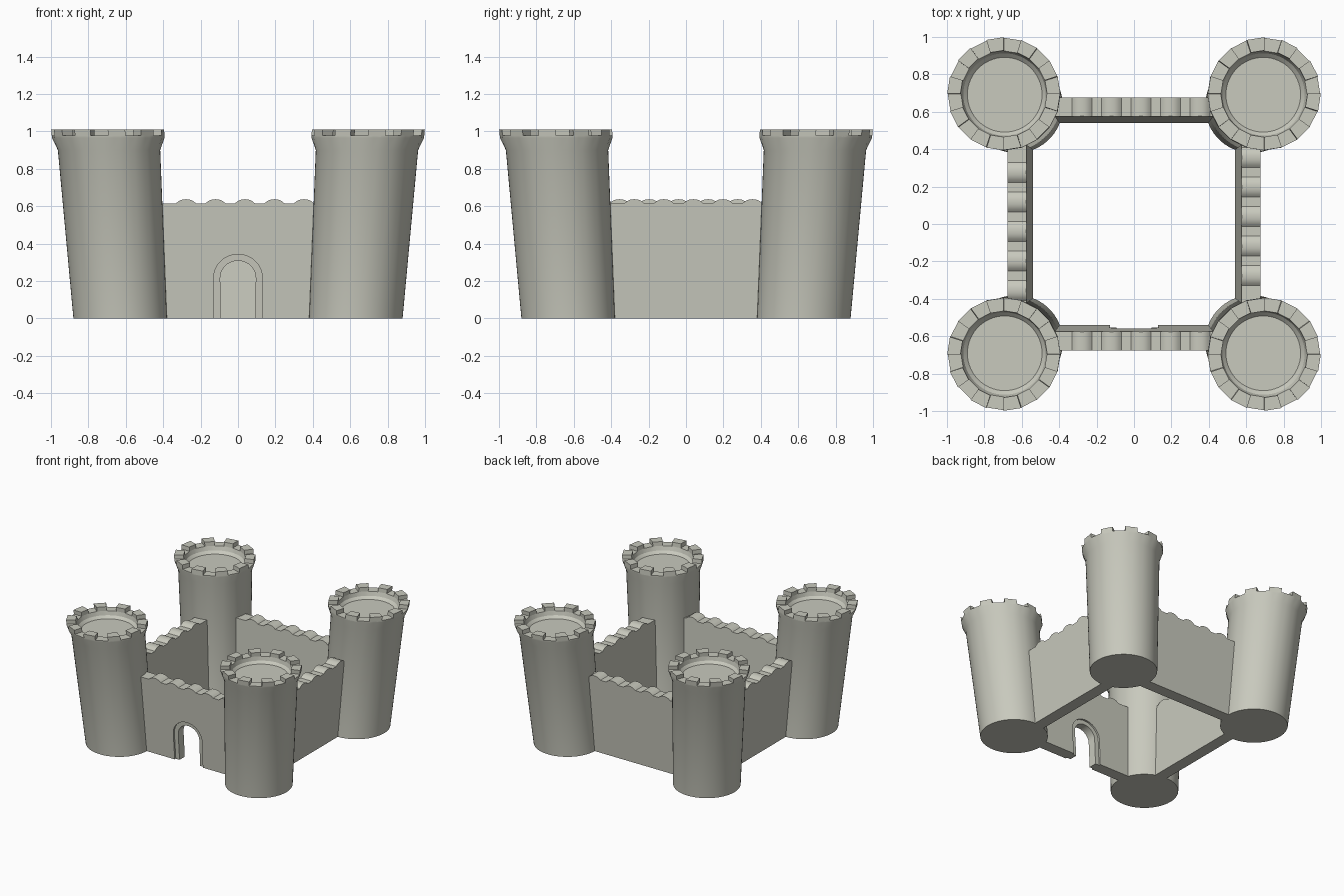
import bpy, bmesh, math

if "Cube" in bpy.data.objects:
    bpy.data.objects.remove(bpy.data.objects["Cube"])

K = 0.105            # whole castle widens slightly with height
C = 0.63             # tower centre at ground level
W0, W1 = 0.54, 0.635  # wall inner and outer offsets at ground level

stone = bpy.data.materials.new("pale_stone")
stone.diffuse_color = (0.58, 0.585, 0.51, 1)
stone.use_nodes = True
stone.node_tree.nodes["Principled BSDF"].inputs["Base Color"].default_value = stone.diffuse_color


def finish(bm, name, angle=30):
    """Flare the mesh with height, then turn it into a shaded object."""
    for v in bm.verts:
        s = 1 + K * v.co.z
        v.co.x *= s
        v.co.y *= s
    bmesh.ops.recalc_face_normals(bm, faces=bm.faces)
    me = bpy.data.meshes.new(name)
    bm.to_mesh(me)
    bm.free()
    me.materials.append(stone)
    ob = bpy.data.objects.new(name, me)
    bpy.context.collection.objects.link(ob)
    bpy.ops.object.select_all(action='DESELECT')
    ob.select_set(True)
    bpy.context.view_layer.objects.active = ob
    bpy.ops.object.shade_smooth_by_angle(angle=math.radians(angle))
    return ob


def facet(a):
    """Radius factor that turns a circle into a 20-sided outline."""
    step = math.pi / 10
    return math.cos(step / 2) / math.cos(a % step - step / 2)


def tower(name, cx, cy):
    bm = bmesh.new()
    n = 60
    # radius, height, faceted rim?
    profile = [(0.25, 0, 0), (0.25, 0.9, 0), (0.273, 0.965, 1), (0.273, 0.977, 1),
               (0.209, 0.977, 1), (0.2, 0.945, 0), (0.182, 0.925, 0)]
    rings = []
    for r, z, faceted in profile:
        ring = []
        for i in range(n):
            a = 2 * math.pi * i / n
            q = r * (facet(a + 1e-9) if faceted else 1)
            ring.append(bm.verts.new((cx + q * math.cos(a), cy + q * math.sin(a), z)))
        rings.append(ring)
    for lo, hi in zip(rings, rings[1:]):
        for i in range(n):
            j = (i + 1) % n
            bm.faces.new((lo[i], lo[j], hi[j], hi[i]))
    bm.faces.new(rings[0][::-1])
    bm.faces.new(rings[-1])
    # ten merlons standing on the rim
    for k in range(10):
        a0 = math.radians(36 * k + 18)
        a1 = a0 + math.pi / 10
        quads = []
        for z in (0.970, 1.01):
            quads.append([bm.verts.new((cx + r * math.cos(a), cy + r * math.sin(a), z))
                          for r, a in ((0.209, a0), (0.273, a0), (0.273, a1), (0.209, a1))])
        lo, hi = quads
        bm.faces.new(lo[::-1])
        bm.faces.new(hi)
        for i in range(4):
            j = (i + 1) % 4
            bm.faces.new((lo[i], lo[j], hi[j], hi[i]))
    finish(bm, name, 25)


def wall_outline(shift, arch):
    """Wall elevation: bumpy top edge and optional arched opening."""
    half, top, pitch, hw = 0.45, 0.615, 0.148, 0.05
    pts = [(-half, 0)]
    if arch:
        spring = 0.215
        pts.append((-arch, 0))
        for i in range(25):
            a = math.pi * (1 - i / 24)
            pts.append((arch * math.cos(a), spring + arch * math.sin(a)))
        pts.append((arch, 0))
    pts += [(half, 0), (half, top)]
    for k in range(4, -5, -1):
        c = shift + k * pitch
        if abs(c) + hw < half:
            for i in range(9):
                t = 1 - i / 4
                pts.append((c + t * hw, top + 0.022 * (1 - abs(t) ** 2.5)))
    pts.append((-half, top))
    return pts


def slab(bm, pts, d0, d1, turn):
    """Extrude the outline between two offsets, turned to its side."""
    c, s = round(math.cos(turn)), round(math.sin(turn))
    sides = []
    for d in (d0, d1):
        sides.append([bm.verts.new((x * c + d * s, x * s - d * c, z)) for x, z in pts])
    lo, hi = sides
    bm.faces.new(lo[::-1])
    bm.faces.new(hi)
    for i in range(len(pts)):
        j = (i + 1) % len(pts)
        bm.faces.new((lo[i], lo[j], hi[j], hi[i]))


# corner towers
for sx, xn in ((-1, "left"), (1, "right")):
    for sy, yn in ((-1, "front"), (1, "back")):
        tower(f"{yn}_{xn}_tower", sx * C, sy * C)

# plain curtain walls
for name, turn, shift in (("right_wall", 90, 0.037), ("back_wall", 180, -0.035),
                          ("left_wall", 270, 0.037)):
    bm = bmesh.new()
    slab(bm, wall_outline(shift, 0), W0, W1, math.radians(turn))
    finish(bm, name)

# front wall: the gateway is wider in the two outer skins than in the core
bm = bmesh.new()
R = 0.014
for d0, d1, arch in ((W0, W0 + R, 0.127), (W0 + R, W1 - R, 0.093), (W1 - R, W1, 0.127)):
    slab(bm, wall_outline(0.035, arch), d0, d1, 0)
finish(bm, "front_gate_wall")
